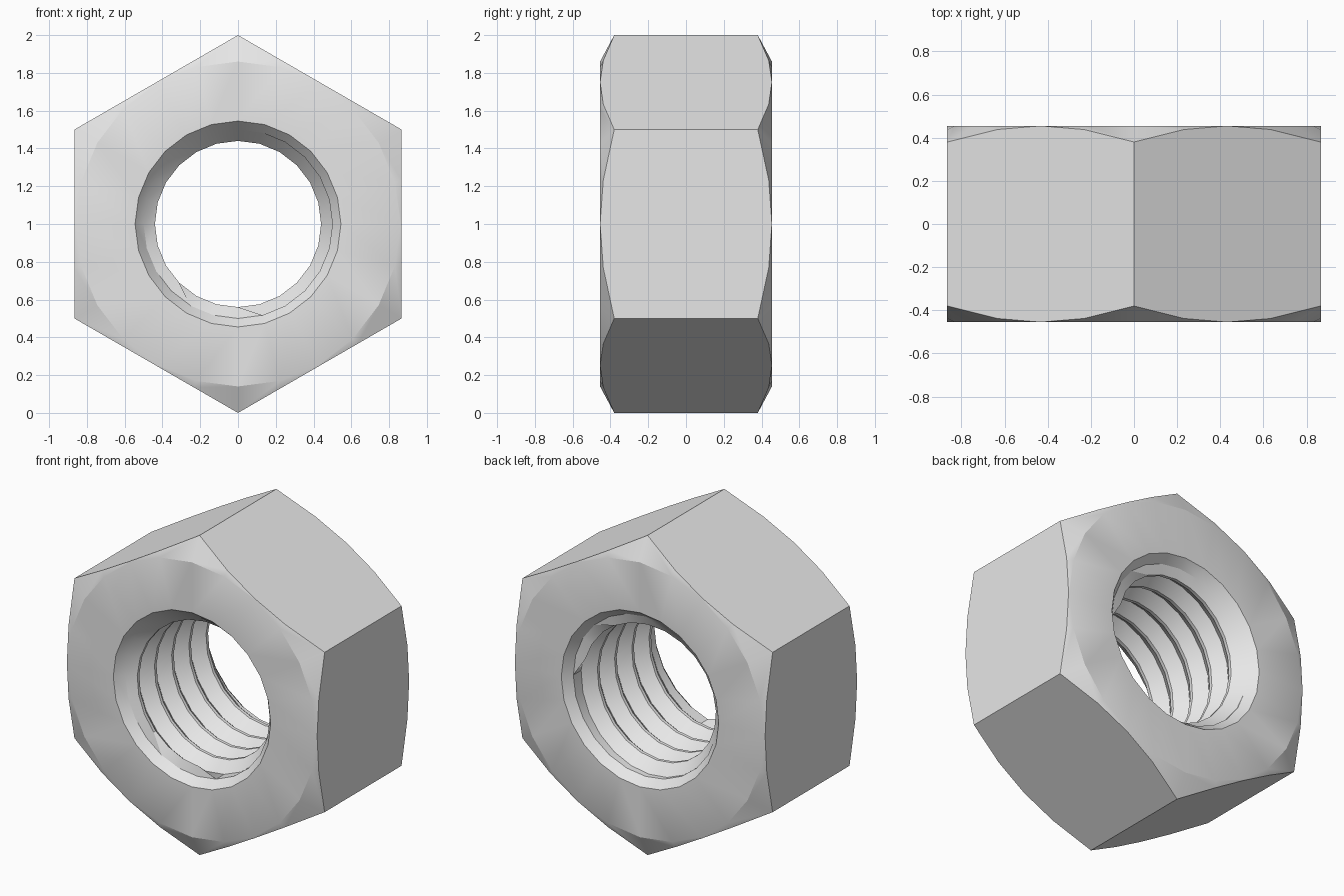
import bpy, bmesh, math

if "Cube" in bpy.data.objects:
    bpy.data.objects.remove(bpy.data.objects["Cube"])

SEGS = 24            # angular steps, four per hexagon side
HALF = 0.455         # half thickness
APOTHEM = math.sqrt(3) / 2
BORE_END = 0.40      # where the thread meets the countersink
ROOT, CREST = 0.50, 0.44
PITCH = 0.17

bm = bmesh.new()


def point(step, r, y):
    a = 2 * math.pi * step / SEGS
    return bm.verts.new((r * math.sin(a), y, 1 + r * math.cos(a)))


def hex_radius(step):
    a = math.radians((step * 360 / SEGS) % 60 - 30)
    return APOTHEM / math.cos(a)


def bridge(a, b):
    for i in range(SEGS):
        j = (i + 1) % SEGS
        bm.faces.new((a[i], a[j], b[j], b[i]))


# Outside: countersink, flat face and conical corner chamfer at each end, then the hexagon sides
sides = []
for s in (-1, 1):
    steps = range(SEGS)
    bore = [point(i, ROOT, s * BORE_END) for i in steps]
    sink = [point(i, 0.545, s * HALF) for i in steps]
    flat = [point(i, 0.86, s * HALF) for i in steps]
    side = [point(i, hex_radius(i), s * (HALF - 0.56 * (hex_radius(i) - APOTHEM)))
            for i in steps]
    bridge(bore, sink)
    bridge(sink, flat)
    bridge(flat, side)
    sides.append(side)
bridge(*sides)

# Helical thread: a V profile swept along the bore, clamped to the root circle at both ends
profile = [(0.0, ROOT), (0.44, CREST), (0.56, CREST)]
turns = math.ceil(2 * BORE_END / PITCH) + 4
start = -BORE_END - 2 * PITCH
rows = []
for off, radius in profile:
    row = []
    for n in range(turns * SEGS + 1):
        y = start + PITCH * (n / SEGS + off)
        if abs(y) > BORE_END - 0.004:
            row.append(point(n, ROOT, math.copysign(BORE_END, y)))
        else:
            row.append(point(n, radius, y))
    rows.append(row)
rows.append(rows[0][SEGS:])      # the next turn closes the profile
for a, b in zip(rows, rows[1:]):
    for n in range(min(len(a), len(b)) - 1):
        bm.faces.new((a[n], a[n + 1], b[n + 1], b[n]))

bmesh.ops.remove_doubles(bm, verts=bm.verts[:], dist=0.0005)
bmesh.ops.recalc_face_normals(bm, faces=bm.faces[:])

mesh = bpy.data.meshes.new("hex_nut")
bm.to_mesh(mesh)
bm.free()
nut = bpy.data.objects.new("hex_nut", mesh)
bpy.context.collection.objects.link(nut)

# Plain grey metal
metal = bpy.data.materials.new("grey metal")
metal.diffuse_color = (0.8, 0.8, 0.8, 1)
metal.use_nodes = True
metal.node_tree.nodes["Principled BSDF"].inputs["Base Color"].default_value = metal.diffuse_color
mesh.materials.append(metal)

bpy.context.view_layer.objects.active = nut
nut.select_set(True)
bpy.ops.object.shade_smooth_by_angle(angle=math.radians(25))
